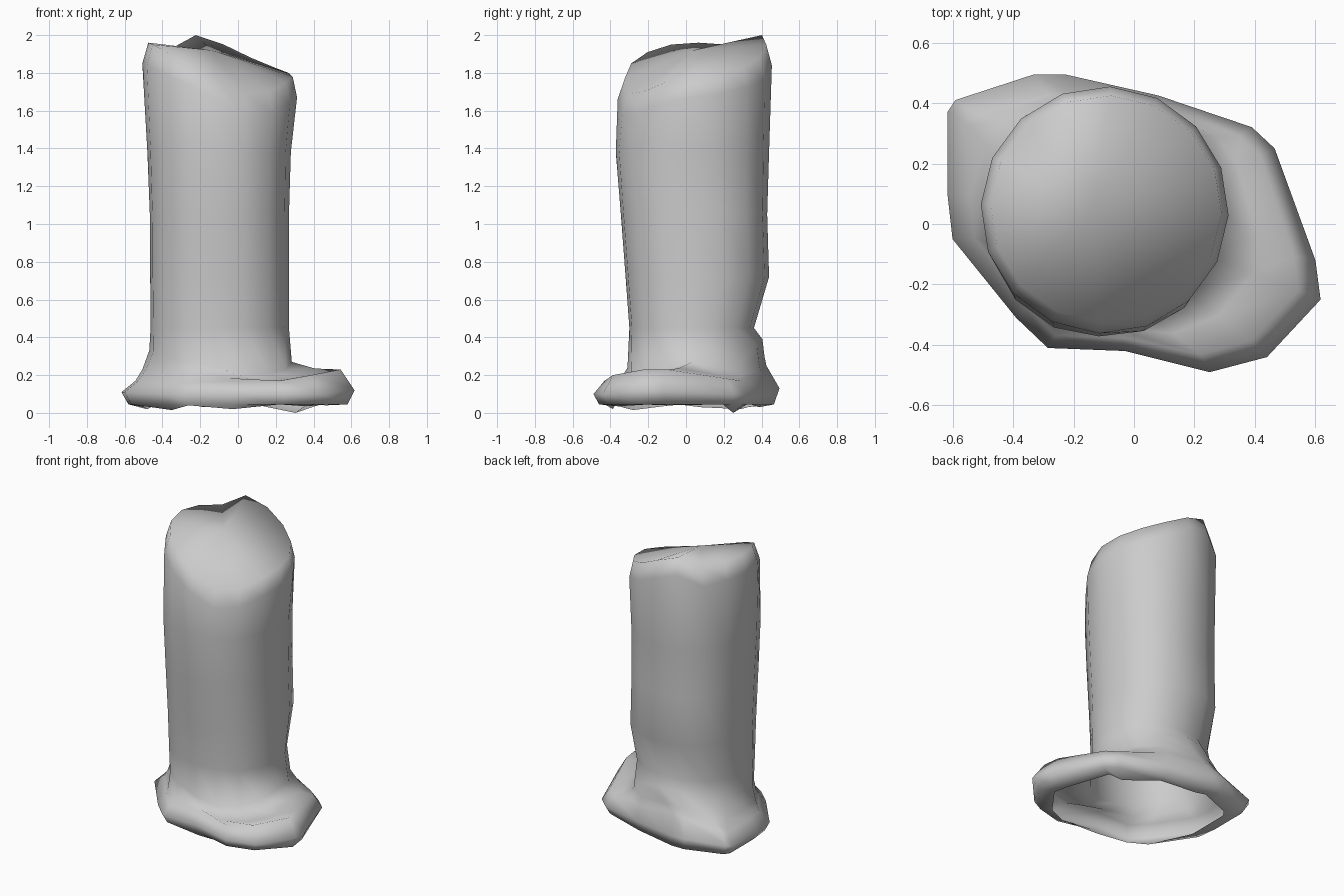
import bpy, bmesh
from math import cos, sin, radians

if "Cube" in bpy.data.objects:
    bpy.data.objects.remove(bpy.data.objects["Cube"])

N = 16
ANG = [radians(155 - 22.5 * i) for i in range(N)]

# Footprint of the flared root, clockwise from the left rear
foot = [(-.617, .37), (-.59, .41), (-.33, .495), (-.23, .495), (.08, .425), (.39, .32),
        (.465, .25), (.6, -.12), (.617, -.25), (.44, -.44), (.25, -.49), (-.03, -.42),
        (-.285, -.41), (-.39, -.31), (-.6, -.05), (-.617, .1)]
lip_s = [.78] * 9 + [.82, .88, .92, .92, .9, .85, .8]
lip_z = [.02, .03, .045, .03, .05, .0, .045, .04, .045, .035, .045, .02, .04, .015, .045, .03]
edge_z = [.11, .12, .13, .13, .12, .1, .1, .12, .12, .1, .1, .1, .1, .1, .11, .11]
shelf_s = [.88, .88, .86, .86, .93, .9, .9, .88, .88, .88, .88, .9, .9, .9, .88, .88]
shelf_z = [.17, .18, .23, .25, .22, .17, .18, .23, .23, .2, .17, .17, .16, .16, .17, .17]
neck_z = [.33, .34, .38, .39, .36, .27, .25, .27, .23, .21, .2, .24, .27, .29, .32, .33]
# Slanted top edge
rim_z = [1.95, 1.93, 2.0, 1.95, 1.88, 1.83, 1.80, 1.78, 1.75, 1.70, 1.69, 1.77, 1.85, 1.91, 1.95, 1.96]

bm = bmesh.new()
rings = []


def foot_ring(scales, zs):
    rings.append([bm.verts.new((x * s, y * s, z)) for (x, y), s, z in zip(foot, scales, zs)])


def oval_points(x0, x1, y0, y1, zs, square=0):
    """Oval within the given bounds; square pushes its diagonals outwards."""
    cx, cy, rx, ry = (x0 + x1) / 2, (y0 + y1) / 2, (x1 - x0) / 2, (y1 - y0) / 2
    pts = []
    for a, z in zip(ANG, zs):
        k = 1 + square * sin(2 * a) ** 2
        pts.append((cx + rx * k * cos(a), cy + ry * k * sin(a), z))
    return pts


def oval_ring(*args):
    rings.append([bm.verts.new(p) for p in oval_points(*args)])


# Rolled root flare, open underneath
foot_ring(lip_s, lip_z)
foot_ring([.94] * N, [.045] * N)
foot_ring([1] * N, edge_z)
foot_ring(shelf_s, shelf_z)

# Sagging valley between flare and trunk
neck = (-.47, .285, -.31, .405, neck_z, .02)
sag = [.02] * 7 + [.015, .045, .045, .03] + [.02] * 5
rings.append([bm.verts.new(((v.co.x + p[0]) / 2, (v.co.y + p[1]) / 2, (v.co.z + p[2]) / 2 - s))
              for v, p, s in zip(rings[-1], oval_points(*neck), sag)])

# Trunk
oval_ring(*neck)
for z, x0, x1, y0, y1, sq in [(.45, -.463, .27, -.3, .36, .05), (.72, -.465, .27, -.32, .44, .06),
                              (1.05, -.467, .27, -.345, .43, .06), (1.38, -.48, .28, -.372, .44, .04)]:
    oval_ring(x0, x1, y0, y1, [z] * N, sq)
oval_ring(-.507, .313, -.362, .455, [z - .11 for z in rim_z])
oval_ring(-.475, .29, -.325, .425, rim_z)

for a, b in zip(rings, rings[1:]):
    for i in range(N):
        j = (i + 1) % N
        bm.faces.new((a[i], b[i], b[j], a[j]))

# Cut top
mid = bm.verts.new((-.14, .04, 1.92))
for i in range(N):
    bm.faces.new((rings[-1][i], mid, rings[-1][(i + 1) % N]))

for f in bm.faces:
    f.smooth = True
mesh = bpy.data.meshes.new("tree_stump")
bm.to_mesh(mesh)
bm.free()
stump = bpy.data.objects.new("tree_stump", mesh)
bpy.context.collection.objects.link(stump)
